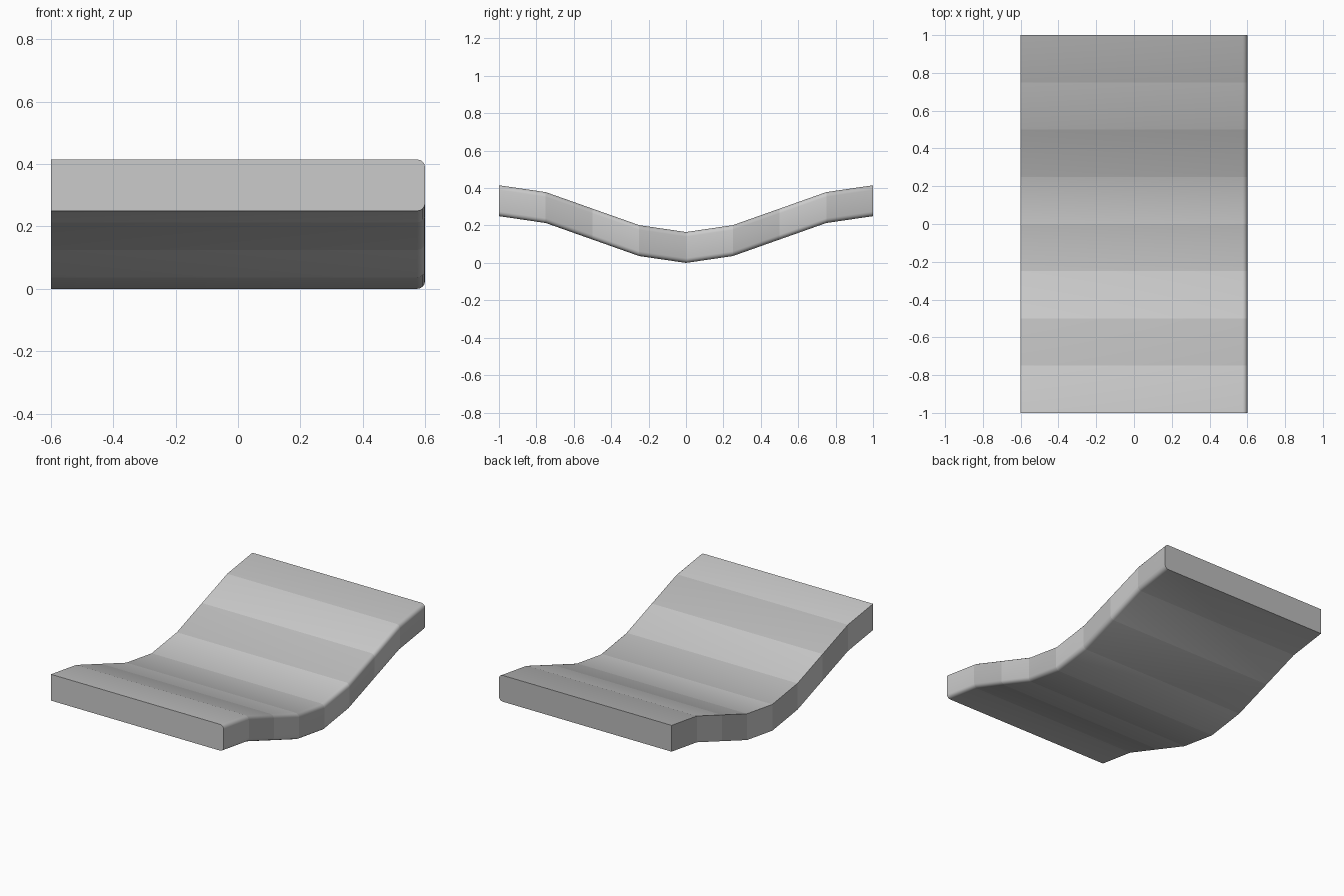
import bpy, bmesh, math

if "Cube" in bpy.data.objects:
    bpy.data.objects.remove(bpy.data.objects["Cube"])

W, T, R = 0.6, 0.165, 0.025      # half width, thickness, edge radius
ROUND, SEGS = 4, 8               # steps per rounded edge, strips along y


def material(name, v):
    m = bpy.data.materials.new(name)
    m.diffuse_color = (v, v, v, 1)
    m.use_nodes = True
    m.node_tree.nodes["Principled BSDF"].inputs["Base Color"].default_value = m.diffuse_color
    return m


# Cross-section: square on the left, rounded edges on the right
section = [(-W, T), (-W, 0)]
for cz, start in ((R, -90), (T - R, 0)):
    for i in range(ROUND + 1):
        a = math.radians(start + 90 * i / ROUND)
        section.append((W - R + R * math.cos(a), cz + R * math.sin(a)))

# Sweep the section along a cosine dip
bm = bmesh.new()
rings = []
for j in range(SEGS + 1):
    y = -1 + 2 * j / SEGS
    dip = 0.125 * (1 - math.cos(math.pi * y))
    rings.append([bm.verts.new((x, y, z + dip)) for x, z in section])

n = len(section)
for j in range(SEGS):
    a, b = rings[j], rings[j + 1]
    for i in range(n):
        k = (i + 1) % n
        f = bm.faces.new((a[i], a[k], b[k], b[i]))
        f.material_index = j % 2   # alternating light and dark strips
# End caps
bm.faces.new(rings[0]).material_index = 0
bm.faces.new(rings[-1]).material_index = (SEGS - 1) % 2
bmesh.ops.recalc_face_normals(bm, faces=bm.faces)

mesh = bpy.data.meshes.new("curved_slab")
bm.to_mesh(mesh)
bm.free()
mesh.materials.append(material("light_grey", 0.8))
mesh.materials.append(material("dark_grey", 0.5))
slab = bpy.data.objects.new("curved_slab", mesh)
bpy.context.collection.objects.link(slab)

# Smooth the rounded edges, keep the corners sharp
bpy.context.view_layer.objects.active = slab
slab.select_set(True)
bpy.ops.object.shade_smooth_by_angle(angle=math.radians(30))
